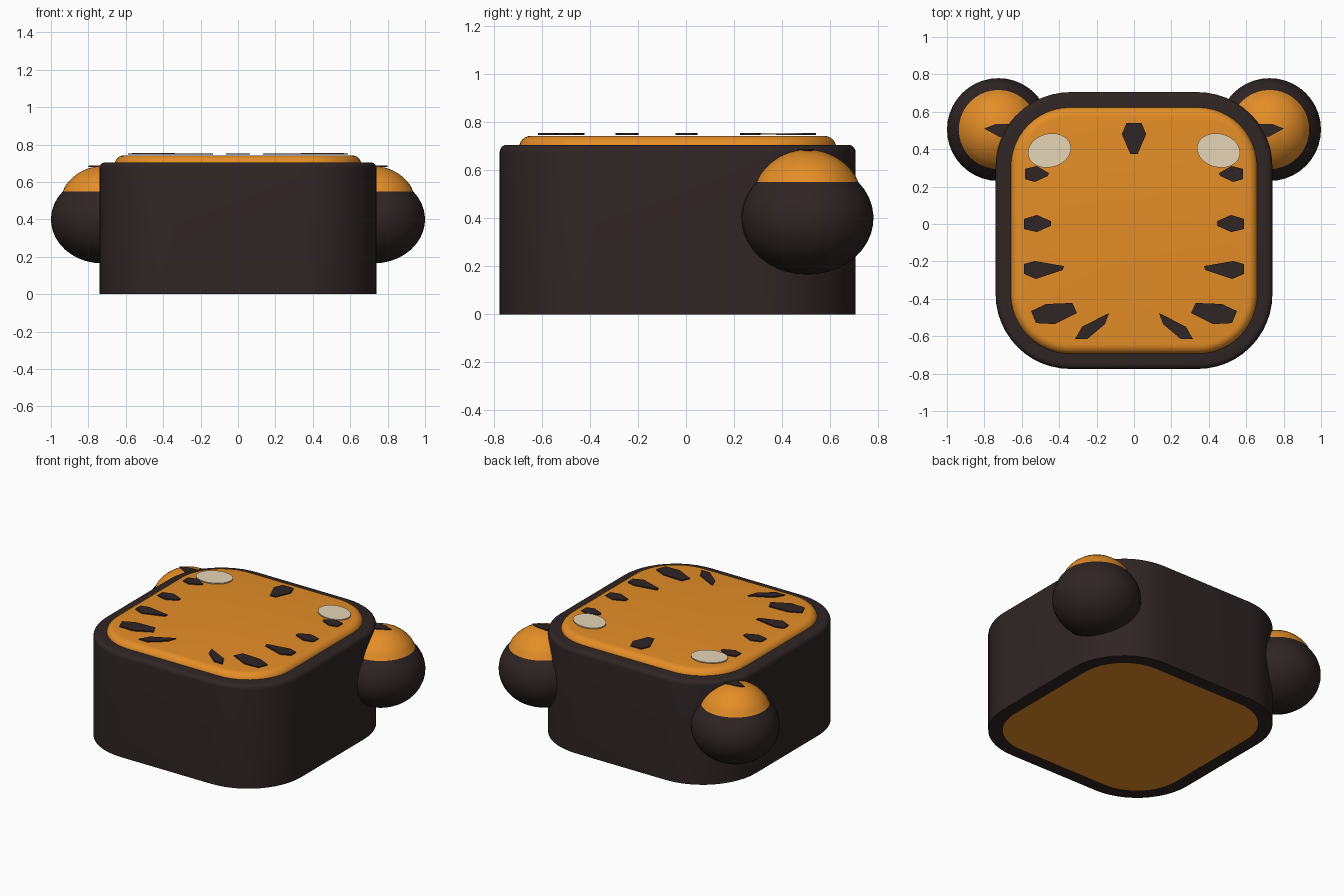
import bpy, bmesh, math

if "Cube" in bpy.data.objects:
    bpy.data.objects.remove(bpy.data.objects["Cube"])

def material(name, rgb):
    m = bpy.data.materials.new(name)
    m.diffuse_color = (*rgb, 1)
    m.use_nodes = True
    m.node_tree.nodes["Principled BSDF"].inputs["Base Color"].default_value = m.diffuse_color
    return m

DARK = material("dark brown", (0.029, 0.018, 0.018))
ORANGE = material("orange", (0.78, 0.27, 0.02))
PALE = material("pale cream", (0.80, 0.67, 0.47))

def finish(name, bm, mats, angle=None):
    bmesh.ops.recalc_face_normals(bm, faces=bm.faces)
    me = bpy.data.meshes.new(name)
    bm.to_mesh(me)
    bm.free()
    ob = bpy.data.objects.new(name, me)
    bpy.context.collection.objects.link(ob)
    for m in mats:
        me.materials.append(m)
    if angle:
        bpy.ops.object.select_all(action='DESELECT')
        ob.select_set(True)
        bpy.context.view_layer.objects.active = ob
        bpy.ops.object.shade_smooth_by_angle(angle=math.radians(angle))
    return ob

def rounded_ring(bm, half, radius, z, cy, steps=12):
    """Ring of vertices around a rounded square."""
    ring, c = [], half - radius
    for q, (sx, sy) in enumerate([(1, 1), (-1, 1), (-1, -1), (1, -1)]):
        for i in range(steps + 1):
            a = math.pi / 2 * (q + i / steps)
            ring.append(bm.verts.new((sx * c + radius * math.cos(a),
                                      cy + sy * c + radius * math.sin(a), z)))
    return ring

def rounded_block(name, half, radius, z0, z1, edge, mats, cy, underside=0):
    """Rounded square block with a soft top edge and optional coloured underside."""
    bm = bmesh.new()
    levels = [(underside, z0)] if underside else []
    levels.append((0, z0))
    for i in range(7):
        a = math.pi / 2 * i / 6
        levels.append((edge * (1 - math.cos(a)), z1 - edge + edge * math.sin(a)))
    rings = [rounded_ring(bm, half - d, radius - d, z, cy) for d, z in levels]
    for a, b in zip(rings, rings[1:]):
        for i in range(len(a)):
            j = (i + 1) % len(a)
            bm.faces.new((a[i], a[j], b[j], b[i]))
    bm.faces.new(rings[-1])
    bottom = bm.faces.new(rings[0])
    if underside:
        bottom.material_index = 1
    return finish(name, bm, mats, 40)

def plate(name, pts, z, mat, thick=0.007):
    """Thin flat marking from an outline."""
    bm = bmesh.new()
    low = [bm.verts.new((x, y, z)) for x, y in pts]
    high = [bm.verts.new((x, y, z + thick)) for x, y in pts]
    bm.faces.new(low)
    bm.faces.new(high)
    for i in range(len(pts)):
        j = (i + 1) % len(pts)
        bm.faces.new((low[i], low[j], high[j], high[i]))
    return finish(name, bm, [mat])

# Main body and raised face
rounded_block("body", 0.74, 0.40, 0, 0.705, 0.03, [DARK, ORANGE], -0.035, 0.09)
rounded_block("face_panel", 0.66, 0.32, 0.66, 0.742, 0.05, [ORANGE], -0.035)

# Ears: dark bowl with an orange cap, turned about a vertical axis
def ear(name, x, y):
    prof = []
    top = math.asin(0.15 / 0.235)
    for i in range(15):
        a = -math.pi / 2 + (top + math.pi / 2) * i / 14
        prof.append((0.275 * math.cos(a), 0.40 + 0.235 * math.sin(a)))
    R, cz = 0.239, 0.446
    start = math.asin((0.55 - cz) / R)
    for i in range(1, 9):
        a = start + (math.pi / 2 - start) * i / 8
        prof.append((R * math.cos(a), cz + R * math.sin(a)))
    bm = bmesh.new()
    vs = [bm.verts.new((x + r, y, z)) for r, z in prof]
    es = [bm.edges.new(p) for p in zip(vs, vs[1:])]
    bmesh.ops.spin(bm, geom=vs + es, cent=(x, y, 0), axis=(0, 0, 1),
                   angle=2 * math.pi, steps=40)
    bmesh.ops.remove_doubles(bm, verts=bm.verts, dist=0.0005)
    for f in bm.faces:
        f.material_index = 1 if f.calc_center_median().z > 0.55 else 0
    finish(name, bm, [DARK, ORANGE], 50)

# Stripe outlines on the right half
STRIPES = {
    "upper_cheek_stripe": [(.455, .272), (.52, .31), (.583, .295), (.583, .24), (.53, .225), (.46, .257)],
    "middle_cheek_stripe": [(.445, .016), (.52, .048), (.588, .027), (.588, -.027), (.52, -.043), (.445, -.01)],
    "lower_cheek_stripe": [(.375, -.225), (.53, -.198), (.588, -.214), (.588, -.267), (.524, -.294), (.38, -.246)],
    "jaw_stripe": [(.33, -.422), (.47, -.428), (.55, -.465), (.524, -.53), (.422, -.535), (.305, -.476)],
    "chin_stripe": [(.134, -.476), (.166, -.492), (.278, -.55), (.315, -.615), (.25, -.615), (.155, -.535)],
}
EAR_STRIPE = [(.80, .51), (.74, .535), (.62, .535), (.62, .465), (.72, .465)]

for side, s in (("right", 1), ("left", -1)):
    ear(f"{side}_ear", s * 0.725, 0.505)
    plate(f"{side}_ear_stripe", [(s * x, y) for x, y in EAR_STRIPE], 0.68, DARK)
    for name, pts in STRIPES.items():
        plate(f"{side}_{name}", [(s * x, y) for x, y in pts], 0.746, DARK)
    # Pale oval spot, slightly tilted
    t = math.radians(-15)
    oval = []
    for i in range(32):
        a = 2 * math.pi * i / 32
        u, v = 0.117 * math.cos(a), 0.09 * math.sin(a)
        oval.append((s * (0.452 + u * math.cos(t) - v * math.sin(t)),
                     0.393 + u * math.sin(t) + v * math.cos(t)))
    plate(f"{side}_spot", oval, 0.747, PALE)

# Forehead stripe
plate("forehead_stripe", [(-.04, .54), (.04, .54), (.065, .48), (.02, .375),
                          (-.02, .375), (-.065, .48)], 0.746, DARK)
